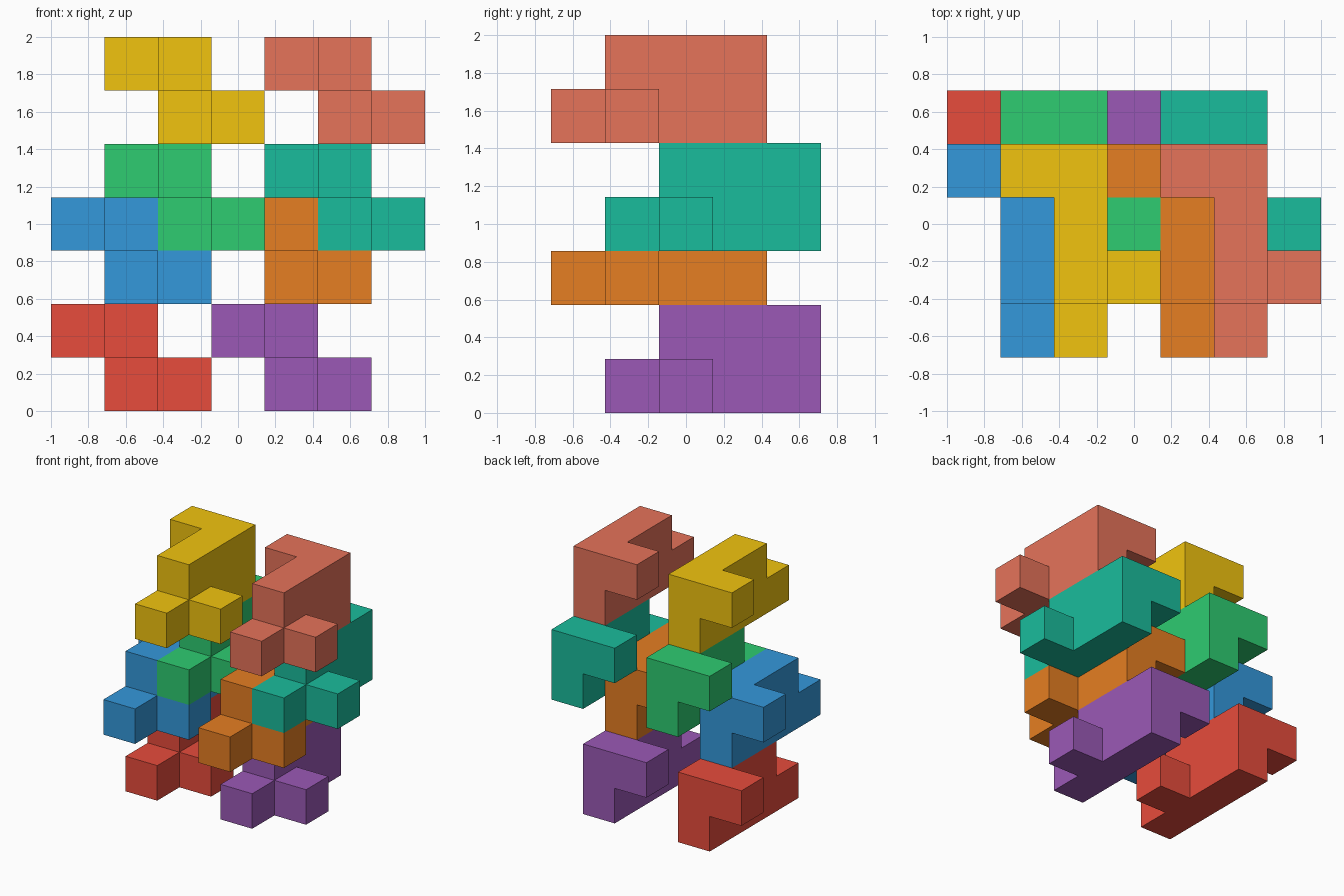
import bpy, bmesh
from mathutils import Vector

if "Cube" in bpy.data.objects:
    bpy.data.objects.remove(bpy.data.objects["Cube"])

U = 2 / 7                                  # one cube cell
ORIGIN = Vector((-3.5, -2.5, 0))           # centres the 7 x 5 x 7 grid

# Shared puzzle piece: lower bar with a side stub, upper bar with a hooked end
CELLS = {(0, y, 0) for y in range(4)} | {(1, 1, 0)}
CELLS |= {(0, y, 1) for y in range(1, 4)} | {(-1, 3, 1)}


def linear(hex_code):
    vals = [int(hex_code[i:i + 2], 16) / 255 for i in (0, 2, 4)]
    return [v / 12.92 if v <= 0.04045 else ((v + 0.055) / 1.055) ** 2.4 for v in vals] + [1]


def piece(name, offset, colour):
    bm = bmesh.new()
    # Only the outer faces of the joined cells
    for cell in CELLS:
        for axis in range(3):
            for side in (0, 1):
                near = list(cell)
                near[axis] += 2 * side - 1
                if tuple(near) in CELLS:
                    continue
                corners = []
                for p, q in ((0, 0), (1, 0), (1, 1), (0, 1)):
                    v = Vector(cell)
                    v[axis] += side
                    v[(axis + 1) % 3] += p
                    v[(axis + 2) % 3] += q
                    corners.append(bm.verts.new((v + Vector(offset) + ORIGIN) * U))
                bm.faces.new(corners if side else corners[::-1])
    bmesh.ops.remove_doubles(bm, verts=bm.verts[:], dist=1e-4)
    bmesh.ops.dissolve_limit(bm, angle_limit=0.01, verts=bm.verts[:], edges=bm.edges[:])
    mesh = bpy.data.meshes.new(name)
    bm.to_mesh(mesh)
    bm.free()
    mat = bpy.data.materials.new(name + "_paint")
    mat.diffuse_color = linear(colour)
    mat.use_nodes = True
    mat.node_tree.nodes["Principled BSDF"].inputs["Base Color"].default_value = mat.diffuse_color
    mesh.materials.append(mat)
    bpy.context.collection.objects.link(bpy.data.objects.new(name, mesh))


# Stacked pieces, bottom to top
piece("red_piece", (1, 1, 0), "e74c3c")
piece("purple_piece", (4, 1, 0), "9b59b6")
piece("blue_piece", (1, 0, 2), "3498db")
piece("orange_piece", (4, 0, 2), "e67e22")
piece("green_piece", (2, 1, 3), "2ecc71")
piece("teal_piece", (5, 1, 3), "1abc9c")
piece("yellow_piece", (2, 0, 5), "f1c40f")
piece("salmon_piece", (5, 0, 5), "e6735a")
